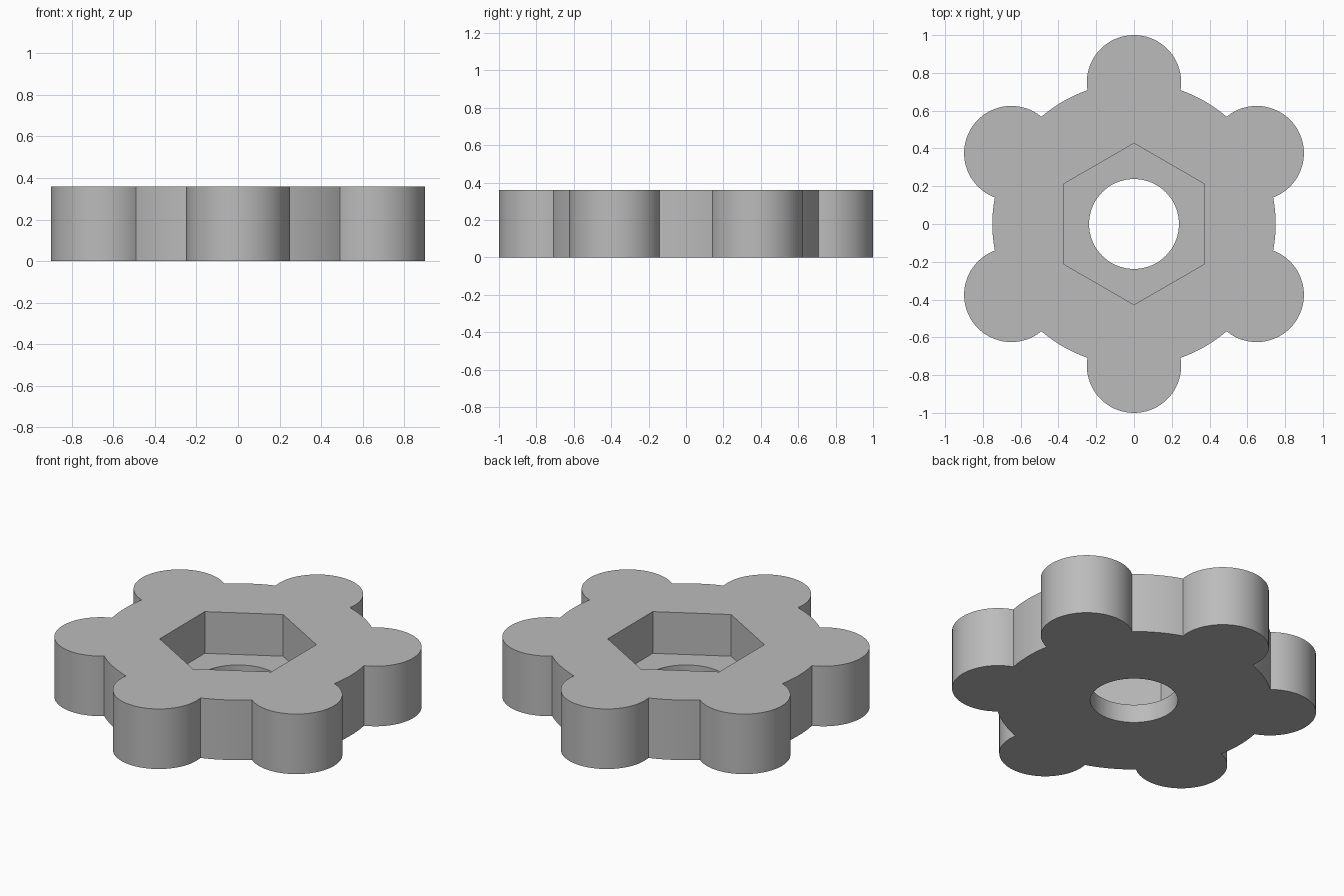
import bpy, bmesh
from math import asin, cos, sin, pi, radians

cube = bpy.data.objects.get("Cube")
if cube:
    bpy.data.objects.remove(cube)

HEIGHT, FLOOR = 0.36, 0.11
BODY_R, LOBE_R = 0.75, 0.25
HEX_R, HOLE_R = 0.427, 0.238


def arc(cx, cy, r, start, end, n):
    """n points from start up to, not including, end."""
    return [(cx + r * cos(start + (end - start) * i / n),
             cy + r * sin(start + (end - start) * i / n)) for i in range(n)]


# Outline: six round grips set on the rim of a disc
half = 2 * asin(LOBE_R / (2 * BODY_R))      # rim angle covered by half a grip
sweep = pi / 2 + half / 2                   # half angle of the exposed grip arc
outline = []
for k in range(6):
    a = radians(30 + 60 * k)
    outline += arc(BODY_R * cos(a), BODY_R * sin(a), LOBE_R, a - sweep, a + sweep, 40)
    outline += arc(0, 0, BODY_R, a + half, a + pi / 3 - half, 10)

hexagon = arc(0, 0, HEX_R, pi / 2, pi / 2 + 2 * pi, 6)
circle = arc(0, 0, HOLE_R, 0, 2 * pi, 72)

bm = bmesh.new()


def wall(points, z0, z1):
    """Upright wall; returns its lower and upper edge loops."""
    low = [bm.verts.new((x, y, z0)) for x, y in points]
    top = [bm.verts.new((x, y, z1)) for x, y in points]
    n = len(points)
    for i in range(n):
        j = (i + 1) % n
        bm.faces.new((low[i], low[j], top[j], top[i]))
    return [[bm.edges.get((ring[i], ring[(i + 1) % n])) for i in range(n)]
            for ring in (low, top)]


def fill(outer, inner):
    """Flat face between an outer loop and the opening inside it."""
    bmesh.ops.triangle_fill(bm, edges=outer + inner, use_beauty=True)


# Outer side, hexagonal nut pocket and round bolt hole
side_low, side_top = wall(outline, 0, HEIGHT)
nut_low, nut_top = wall(hexagon, FLOOR, HEIGHT)
hole_low, hole_top = wall(circle, 0, FLOOR)

# Top face, pocket floor and underside
fill(side_top, nut_top)
fill(nut_low, hole_top)
fill(side_low, hole_low)
bmesh.ops.recalc_face_normals(bm, faces=bm.faces)

mesh = bpy.data.meshes.new("knob")
bm.to_mesh(mesh)
bm.free()
knob = bpy.data.objects.new("knob", mesh)
bpy.context.collection.objects.link(knob)

# Plain grey plastic
grey = bpy.data.materials.new("grey")
grey.use_nodes = True
colour = (0.5, 0.5, 0.5, 1)
grey.diffuse_color = colour
grey.node_tree.nodes["Principled BSDF"].inputs["Base Color"].default_value = colour
mesh.materials.append(grey)

bpy.ops.object.select_all(action="DESELECT")
knob.select_set(True)
bpy.context.view_layer.objects.active = knob
bpy.ops.object.shade_smooth_by_angle(angle=radians(25))
